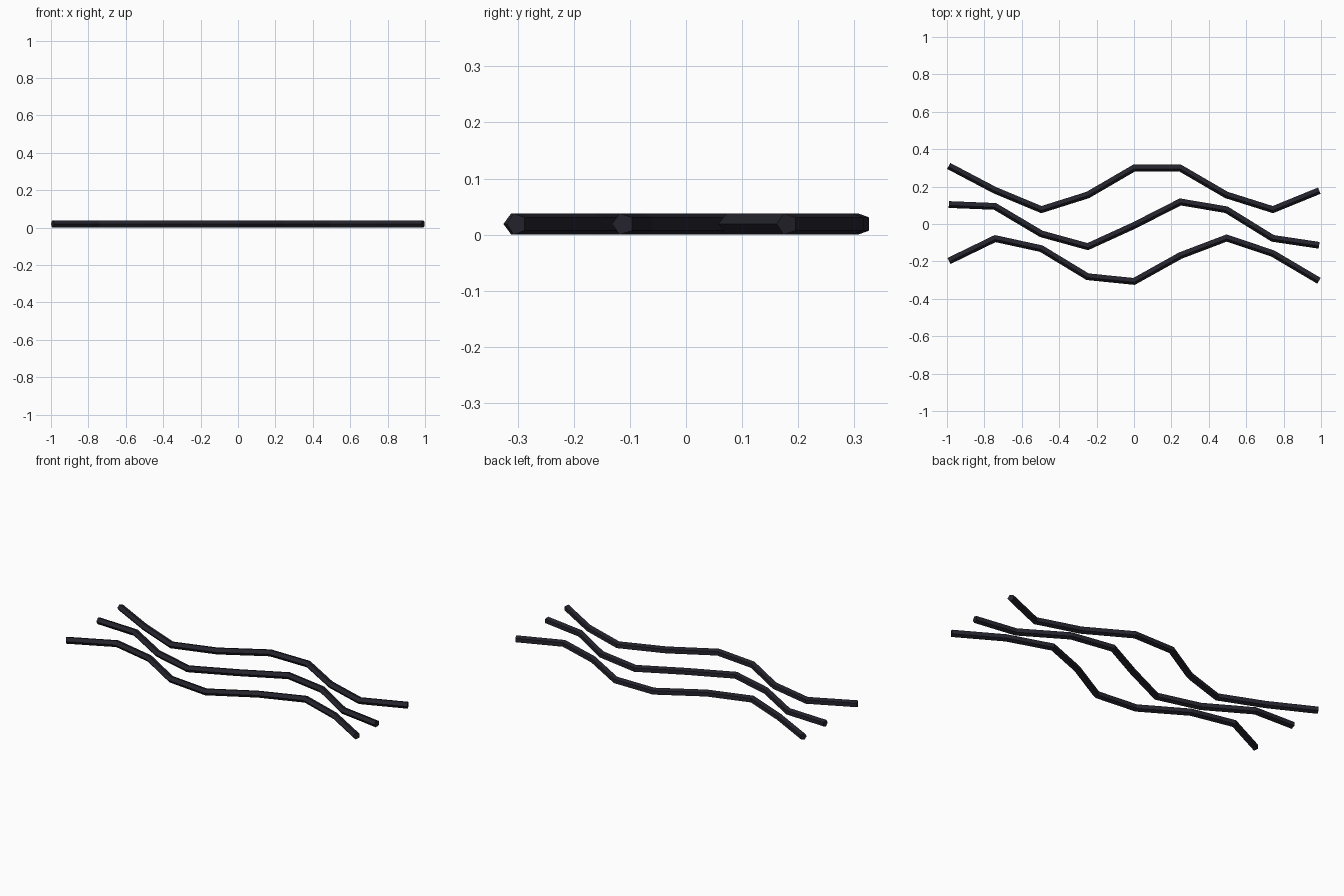
import bpy
import bmesh
from math import sin, cos, pi
from mathutils import Vector

if "Cube" in bpy.data.objects:
    bpy.data.objects.remove(bpy.data.objects["Cube"], do_unlink=True)

RADIUS = 0.02
SIDES = 5
STEP = 0.2475

# Single dark material
dark = bpy.data.materials.new("dark charcoal")
dark.use_nodes = True
colour = (0.018, 0.017, 0.026, 1)
dark.diffuse_color = colour
dark.node_tree.nodes["Principled BSDF"].inputs["Base Color"].default_value = colour


def wavy_rod(name, heights):
    """Sweep a pentagon along a zigzag path with mitred corners and flat ends."""
    half = (len(heights) - 1) / 2
    path = [Vector(((i - half) * STEP, y, 0)) for i, y in enumerate(heights)]
    dirs = [(b - a).normalized() for a, b in zip(path, path[1:])]
    bm = bmesh.new()
    rings = []
    for i, p in enumerate(path):
        before, after = dirs[max(i - 1, 0)], dirs[min(i, len(dirs) - 1)]
        tangent = (before + after).normalized()
        across = Vector((-tangent.y, tangent.x, 0)) / tangent.dot(after)
        ring = []
        for k in range(SIDES):
            a = pi + k * 2 * pi / SIDES
            offset = across * (RADIUS * cos(a))
            ring.append(bm.verts.new(p + offset + Vector((0, 0, RADIUS * sin(a)))))
        rings.append(ring)
    for r, s in zip(rings, rings[1:]):
        for k in range(SIDES):
            n = (k + 1) % SIDES
            bm.faces.new((r[k], r[n], s[n], s[k]))
    bm.faces.new(rings[0])
    bm.faces.new(rings[-1])
    bmesh.ops.recalc_face_normals(bm, faces=bm.faces[:])
    mesh = bpy.data.meshes.new(name)
    bm.to_mesh(mesh)
    bm.free()
    mesh.materials.append(dark)
    rod = bpy.data.objects.new(name, mesh)
    rod.location.z = RADIUS * sin(2 * pi / SIDES)
    bpy.context.collection.objects.link(rod)


# Three rods, back to front
wavy_rod("back_wave", [.312, .182, .079, .157, .301, .301, .157, .079, .18])
wavy_rod("middle_wave", [.106, .096, -.051, -.119, -.006, .12, .078, -.075, -.112])
wavy_rod("front_wave", [-.196, -.076, -.13, -.28, -.305, -.167, -.073, -.156, -.302])
